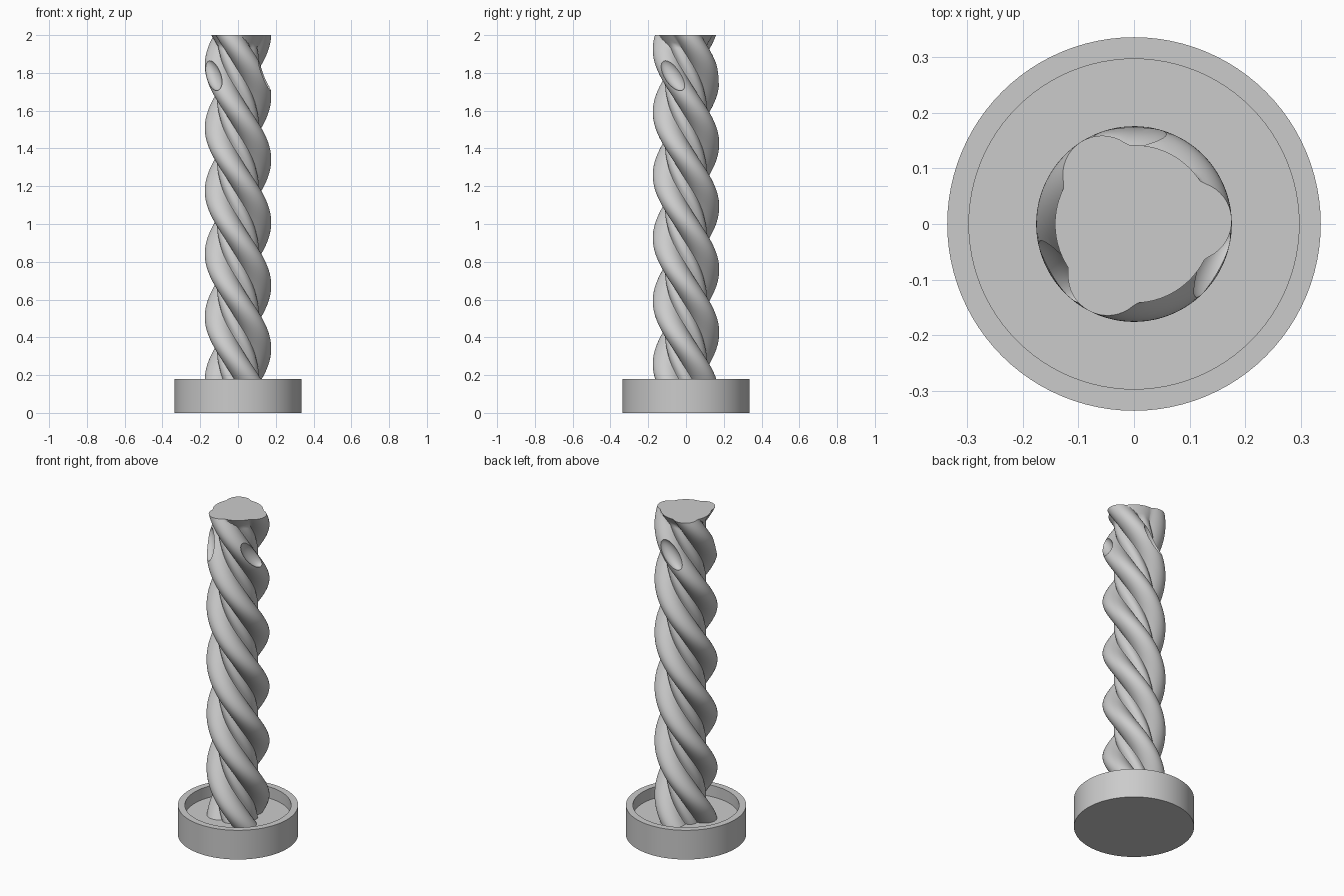
import bpy, bmesh, math
from mathutils import Matrix, Vector

cube = bpy.data.objects.get("Cube")
if cube:
    bpy.data.objects.remove(cube, do_unlink=True)

grey = bpy.data.materials.new("plain grey")
grey.use_nodes = True
colour = (0.6, 0.6, 0.6, 1)
grey.diffuse_color = colour
grey.node_tree.nodes["Principled BSDF"].inputs["Base Color"].default_value = colour

FLOOR, TOP = 0.11, 2.0
TURN = math.tau                            # twist per unit of height
PHASE = math.radians(3)
SIXTH = math.tau / 6


def make_object(name, bm):
    bmesh.ops.recalc_face_normals(bm, faces=bm.faces)
    mesh = bpy.data.meshes.new(name)
    bm.to_mesh(mesh)
    bm.free()
    mesh.materials.append(grey)
    obj = bpy.data.objects.new(name, mesh)
    bpy.context.collection.objects.link(obj)
    return obj


def activate(obj):
    bpy.ops.object.select_all(action='DESELECT')
    obj.select_set(True)
    bpy.context.view_layer.objects.active = obj


def smooth(obj, degrees):
    activate(obj)
    bpy.ops.object.shade_smooth_by_angle(angle=math.radians(degrees))


def strand_reach(angle, centre, radius):
    # Distance from the axis to the outside of a round strand
    inside = radius**2 - (centre * math.sin(angle))**2
    return centre * math.cos(angle) + math.sqrt(inside) if inside > 0 else 0


def column_reach(angle, z):
    # Three thick strands, thin strands in their grooves, and a flare under the top
    off = abs((angle + SIXTH) % (2 * SIXTH) - SIXTH)
    flare = 0.142 - 0.6 * (TOP - z)
    return max(strand_reach(off, 0.105, 0.071),
               strand_reach(SIXTH - off, 0.07, 0.042), flare)


# Twisted column
bm = bmesh.new()
rings = []
LAYERS, COUNT = 140, 108
bottom = FLOOR - 0.01
for n in range(LAYERS + 1):
    z = bottom + (TOP - bottom) * n / LAYERS
    twist = PHASE + TURN * (TOP - z)
    ring = []
    for i in range(COUNT):
        a = math.tau * i / COUNT
        r = column_reach(a, z)
        ring.append(bm.verts.new((r * math.cos(a + twist), r * math.sin(a + twist), z)))
    rings.append(ring)
for low, high in zip(rings, rings[1:]):
    for i in range(COUNT):
        j = (i + 1) % COUNT
        bm.faces.new((low[i], low[j], high[j], high[i]))
bm.faces.new(rings[0][::-1])
bm.faces.new(rings[-1])
column = make_object("twisted_column", bm)

# Slanted oval pockets near the top, one on each thick strand
bm = bmesh.new()
for k in range(3):
    angle = math.radians(94 + 120 * k)
    out = Vector((math.cos(angle), math.sin(angle), 0))
    along = (Vector((math.sin(angle), -math.cos(angle), 0)) * 0.6
             + Vector((0, 0, 0.8))).normalized()
    across = along.cross(out)
    turn = Matrix((out, across, along)).transposed().to_4x4()
    place = Matrix.Translation(out * 0.163 + Vector((0, 0, 1.79)))
    size = Matrix.Diagonal((0.04, 0.046, 0.1, 1))
    bmesh.ops.create_uvsphere(bm, u_segments=32, v_segments=20, radius=1,
                              matrix=place @ turn @ size)
cutter = make_object("pocket_cutter", bm)
cutter.hide_render = True
cut = column.modifiers.new("pockets", 'BOOLEAN')
cut.operation = 'DIFFERENCE'
cut.solver = 'EXACT'
cut.object = cutter
activate(column)
bpy.ops.object.modifier_apply(modifier=cut.name)
bpy.data.objects.remove(cutter, do_unlink=True)
smooth(column, 40)

# Round base dish with a raised rim
bm = bmesh.new()
profile = [(0, 0), (0.336, 0), (0.336, 0.18), (0.297, 0.18), (0.297, FLOOR), (0, FLOOR)]
verts = [bm.verts.new((r, 0, z)) for r, z in profile]
edges = [bm.edges.new(pair) for pair in zip(verts, verts[1:])]
bmesh.ops.spin(bm, geom=verts + edges, cent=(0, 0, 0), axis=(0, 0, 1),
               angle=math.tau, steps=96, use_duplicate=False)
bmesh.ops.remove_doubles(bm, verts=bm.verts, dist=0.0001)
smooth(make_object("base_dish", bm), 30)
